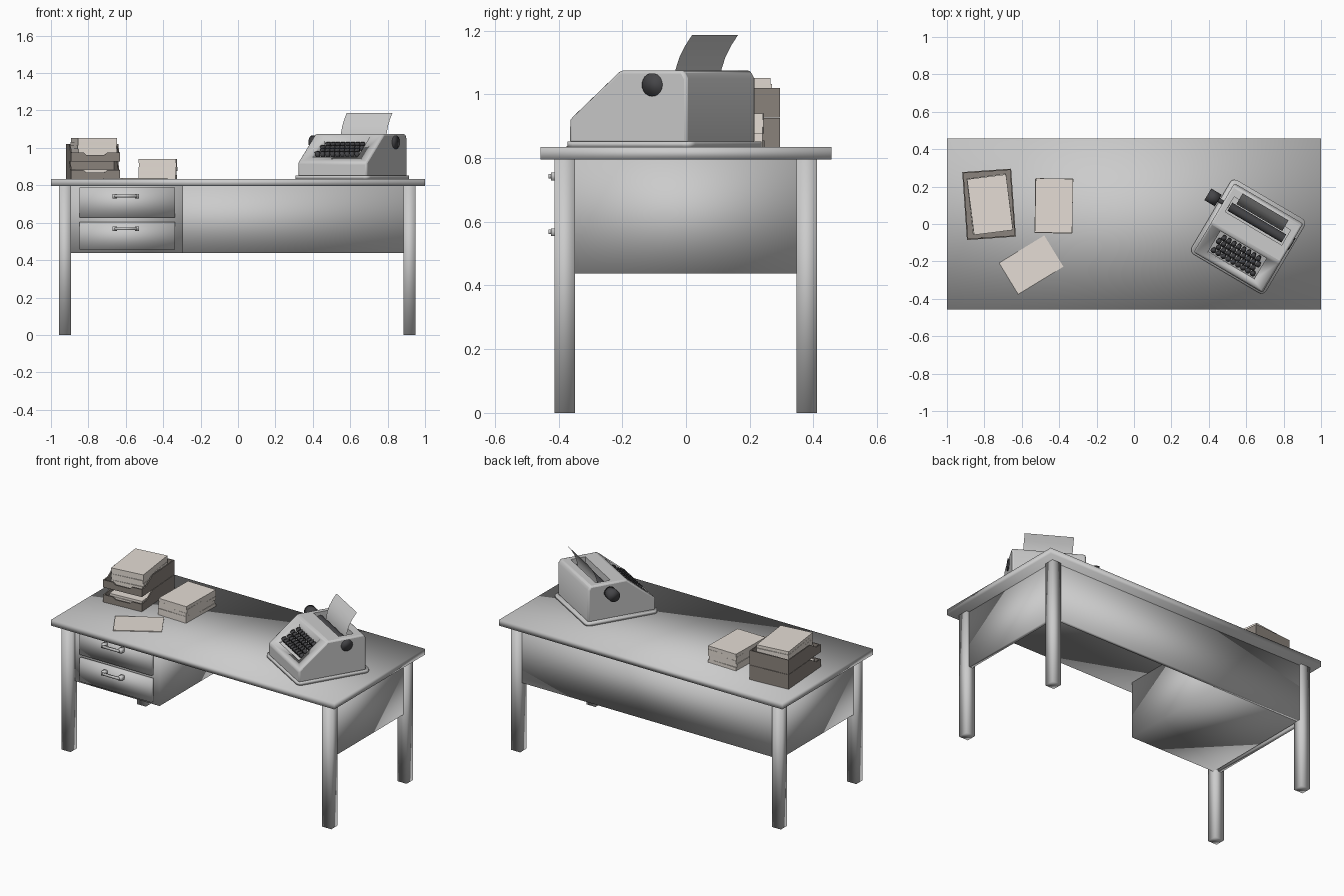
import bpy, bmesh, math, random
from mathutils import Matrix, Vector

if "Cube" in bpy.data.objects:
    bpy.data.objects.remove(bpy.data.objects["Cube"])

random.seed(4)
TOP = 0.834
colors = {"paper": (0.78, 0.72, 0.66, 1), "tray": (0.26, 0.23, 0.205, 1), "dark": (0.06, 0.06, 0.065, 1)}
mats = {}
for key, col in colors.items():
    mats[key] = bpy.data.materials.new(key)
    mats[key].diffuse_color = col


def place(x, y, z=0.0, deg=0.0):
    return Matrix.Translation((x, y, z)) @ Matrix.Rotation(math.radians(deg), 4, 'Z')


def finish(name, bm, xf=Matrix(), mat=None, bevel=0.0, segs=2, angle=35):
    bmesh.ops.recalc_face_normals(bm, faces=bm.faces)
    me = bpy.data.meshes.new(name)
    bm.to_mesh(me)
    bm.free()
    ob = bpy.data.objects.new(name, me)
    bpy.context.collection.objects.link(ob)
    ob.matrix_world = xf
    if mat:
        me.materials.append(mats[mat])
    if bevel:
        m = ob.modifiers.new("bevel", 'BEVEL')
        m.width, m.segments, m.limit_method = bevel, segs, 'ANGLE'
    bpy.ops.object.select_all(action='DESELECT')
    ob.select_set(True)
    bpy.context.view_layer.objects.active = ob
    if angle >= 180:
        bpy.ops.object.shade_smooth()
    else:
        bpy.ops.object.shade_smooth_by_angle(angle=math.radians(angle))
    return ob


def add_box(bm, lo, hi, xf=Matrix()):
    c = [(a + b) / 2 for a, b in zip(lo, hi)]
    s = [b - a for a, b in zip(lo, hi)]
    bmesh.ops.create_cube(bm, size=1, matrix=xf @ Matrix.Translation(c) @ Matrix.Diagonal((*s, 1)))


def soft_box(name, lo, hi):
    # desk parts are smooth shaded over their corners
    bm = bmesh.new()
    add_box(bm, lo, hi)
    return finish(name, bm, angle=180)


def add_prism(bm, pts, a, b, axis='X'):
    # outline in (y, z) pushed along x, or (x, z) pushed along y
    p = (lambda u, v, t: (t, u, v)) if axis == 'X' else (lambda u, v, t: (u, t, v))
    f = bm.faces.new([bm.verts.new(p(u, v, a)) for u, v in pts])
    ext = bmesh.ops.extrude_face_region(bm, geom=[f])
    d = Vector((b - a, 0, 0)) if axis == 'X' else Vector((0, b - a, 0))
    bmesh.ops.translate(bm, verts=[v for v in ext["geom"] if isinstance(v, bmesh.types.BMVert)], vec=d)


def add_rod(bm, x0, x1, y, z, r, n=24):
    bmesh.ops.create_cone(bm, cap_ends=True, segments=n, radius1=r, radius2=r, depth=x1 - x0,
                          matrix=Matrix.Translation(((x0 + x1) / 2, y, z)) @ Matrix.Rotation(math.pi / 2, 4, 'Y'))


# Desk top, legs and panels
soft_box("desk_top", (-1, -0.457, 0.796), (1, 0.457, TOP))
for x, xn in ((-0.926, "left"), (0.916, "right")):
    for y, yn in ((-0.381, "front"), (0.379, "back")):
        soft_box(f"{yn}_{xn}_leg", (x - 0.032, y - 0.032, 0), (x + 0.032, y + 0.032, 0.797))
    soft_box(f"{xn}_side_panel", (x - 0.012, -0.352, 0.438), (x + 0.012, 0.352, 0.797))
soft_box("back_panel", (-0.9, 0.37, 0.438), (0.89, 0.394, 0.797))

# Drawer pedestal
soft_box("drawer_cabinet", (-0.9, -0.37, 0.438), (-0.295, 0.372, 0.797))
for z0, z1, zh, n in ((0.627, 0.787, 0.742, "upper"), (0.456, 0.604, 0.567, "lower")):
    soft_box(f"{n}_drawer_front", (-0.847, -0.39, z0), (-0.338, -0.365, z1))
    bm = bmesh.new()
    for x in (-0.66, -0.54):
        add_box(bm, (x - 0.012, -0.424, zh - 0.012), (x + 0.012, -0.385, zh + 0.012))
    add_box(bm, (-0.66, -0.432, zh - 0.006), (-0.54, -0.42, zh + 0.008))
    finish(f"{n}_drawer_handle", bm, angle=180)

# Typewriter, built in its own frame and turned on the desk
TW = place(0.61, -0.067, 0, -30.5)
bm = bmesh.new()
add_box(bm, (-0.23, -0.23, TOP), (0.232, 0.23, 0.852))
bmesh.ops.bevel(bm, geom=[e for e in bm.edges if abs(e.verts[0].co.z - e.verts[1].co.z) > 0.01],
                offset=0.03, segments=5, profile=0.5, affect='EDGES')
finish("typewriter_base", bm, TW, angle=180)

bm = bmesh.new()
add_prism(bm, [(-0.22, 0.845), (-0.22, 0.922), (-0.036, 1.075), (0.195, 1.075), (0.209, 1.05), (0.209, 0.845)],
          -0.208, 0.219)
body = finish("typewriter_body", bm, TW, bevel=0.01, segs=2)

bm = bmesh.new()
add_prism(bm, [(-0.178, 0.938), (-0.05, 0.995), (-0.05, 1.12), (-0.26, 1.12)], -0.143, 0.143)
well = finish("keyboard_well_cutter", bm, TW)
bm = bmesh.new()
add_box(bm, (-0.172, 0.052, 0.985), (0.178, 0.145, 1.12))
slot = finish("platen_slot_cutter", bm, TW)
for cutter in (well, slot):
    m = body.modifiers.new("cut", 'BOOLEAN')
    m.operation, m.solver, m.object = 'DIFFERENCE', 'EXACT', cutter
    cutter.hide_render = True
    cutter.hide_set(True)

# Keys in four staggered rows
bm = bmesh.new()
for r in range(4):
    n = 8 if r % 2 else 9
    for i in range(n):
        x = (i - (n - 1) / 2) * 0.0305
        loc = (x, -0.154 + r * 0.028, 0.962 + r * 0.0165)
        bmesh.ops.create_cone(bm, cap_ends=True, segments=12, radius1=0.010, radius2=0.0145, depth=0.034,
                              matrix=Matrix.Translation(loc) @ Matrix.Rotation(math.radians(20), 4, 'X'))
finish("typewriter_keys", bm, TW, "dark", angle=180)

# Platen roller and its knobs
bm = bmesh.new()
add_rod(bm, -0.165, 0.17, 0.088, 1.032, 0.025)
finish("platen_roller", bm, TW, "dark")
bm = bmesh.new()
add_rod(bm, -0.25, -0.17, 0.088, 1.03, 0.012)
finish("roller_axle", bm, TW, "dark")
for n, x0, x1 in (("left", -0.3, -0.235), ("right", 0.2, 0.224)):
    bm = bmesh.new()
    add_rod(bm, x0, x1, 0.085, 1.03, 0.036)
    finish(f"{n}_roller_knob", bm, TW, "dark", angle=180)

# Sheet curling out of the roller
bm = bmesh.new()
curve = [(0.118, 1.0), (0.118, 1.04), (0.124, 1.08), (0.138, 1.118), (0.158, 1.152), (0.184, 1.187)]
rows = [[bm.verts.new((x, y, z)) for x in (-0.142, 0.142)] for y, z in curve]
for a, b in zip(rows, rows[1:]):
    bm.faces.new((a[0], a[1], b[1], b[0]))
finish("typed_sheet", bm, TW, angle=180)


# Letter trays
def tray(name, z):
    w, d, t = 0.131, 0.182, 0.007
    bm = bmesh.new()
    add_box(bm, (-w, -d, z), (w, d, z + t))
    add_box(bm, (-w, d - t, z), (w, d, z + 0.092))
    for s in (-1, 1):
        add_prism(bm, [(-d, z), (-d, z + 0.048), (-d + 0.05, z + 0.05), (-d + 0.12, z + 0.092), (d, z + 0.092), (d, z)],
                  s * w, s * (w - t))
    add_prism(bm, [(-w, z), (w, z), (w, z + 0.048), (0.065, z + 0.048), (0.048, z + 0.034),
                   (-0.048, z + 0.034), (-0.065, z + 0.048), (-w, z + 0.048)], -d, -d + t, 'Y')
    finish(name, bm, place(-0.775, 0.105, 0, 4), "tray")


tray("lower_letter_tray", TOP)
tray("upper_letter_tray", TOP + 0.094)


# Paper stacks of slightly shifted bundles
def stack(name, x, y, z0, z1, deg, n, w=0.2, d=0.29):
    bm = bmesh.new()
    h = (z1 - z0) / n
    for i in range(n):
        j = [random.uniform(-1, 1) for _ in range(3)]
        xf = place(x + j[0] * 0.003, y + j[1] * 0.003, 0, deg + j[2] * 0.9)
        add_box(bm, (-w / 2, -d / 2, z0 + i * h), (w / 2, d / 2, z0 + (i + 1) * h), xf)
    finish(name, bm, Matrix(), "paper")


stack("lower_tray_papers", -0.775, 0.105, 0.842, 0.885, 4, 3, 0.22, 0.31)
stack("upper_tray_papers", -0.772, 0.106, 0.936, 1.052, 7, 6, 0.21, 0.30)
stack("desk_paper_stack", -0.43, 0.098, TOP, 0.94, -1, 5)
stack("loose_sheet", -0.55, -0.218, TOP, TOP + 0.004, 32, 1, 0.283, 0.196)

for m in bpy.data.materials:
    if m.users and not m.is_grease_pencil:
        m.use_nodes = True
        m.node_tree.nodes["Principled BSDF"].inputs["Base Color"].default_value = m.diffuse_color
